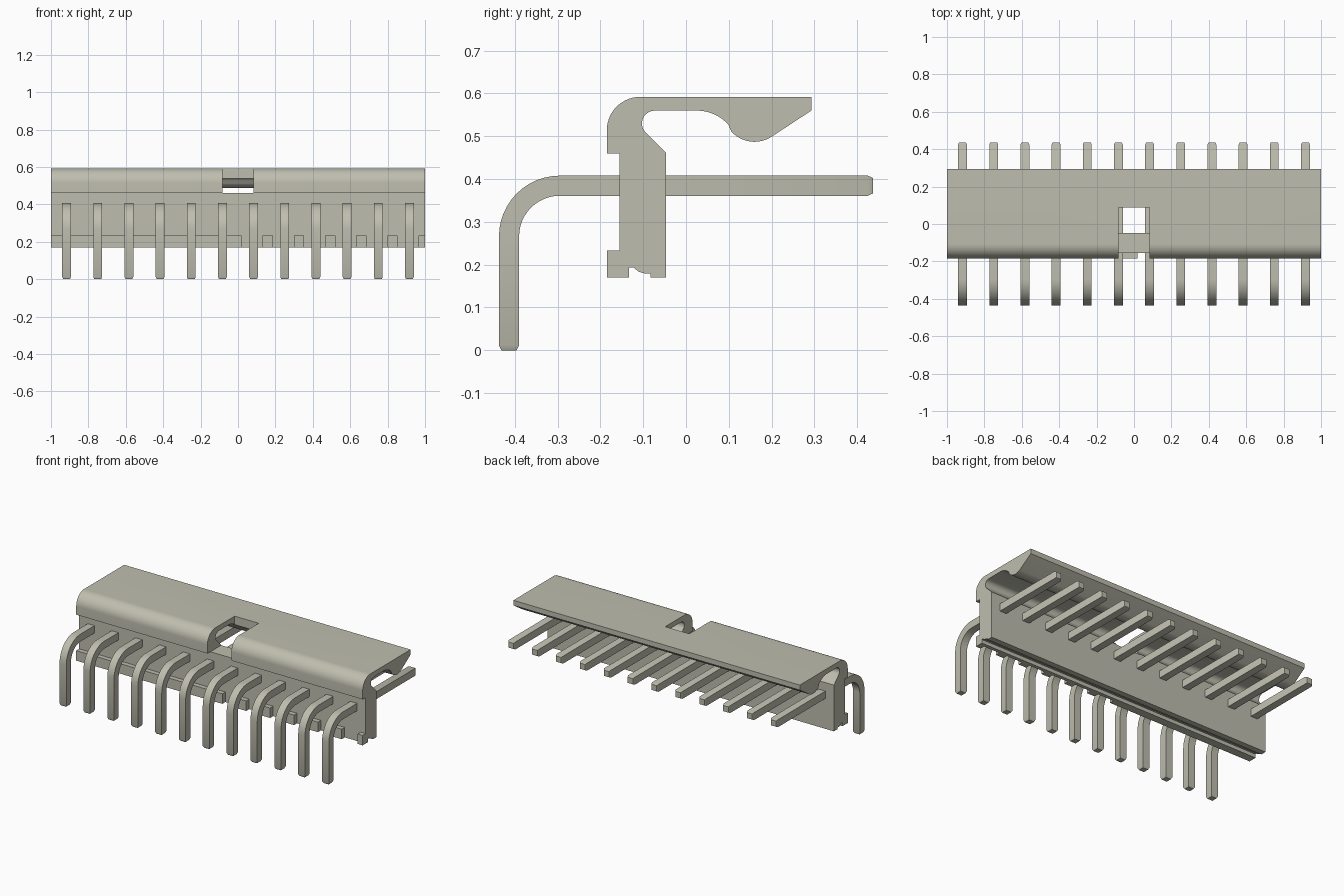
import bpy, bmesh, math
from mathutils import Vector

cube = bpy.data.objects.get("Cube")
if cube:
    bpy.data.objects.remove(cube, do_unlink=True)

COLOUR = (0.52, 0.515, 0.43, 1.0)
mat = bpy.data.materials.new("warm grey plastic")
mat.use_nodes = True
mat.diffuse_color = COLOUR
mat.node_tree.nodes["Principled BSDF"].inputs["Base Color"].default_value = COLOUR


def make_object(name, bm):
    bmesh.ops.recalc_face_normals(bm, faces=bm.faces[:])
    me = bpy.data.meshes.new(name)
    bm.to_mesh(me)
    bm.free()
    me.materials.append(mat)
    ob = bpy.data.objects.new(name, me)
    bpy.context.collection.objects.link(ob)
    return ob


def activate(ob):
    bpy.ops.object.select_all(action='DESELECT')
    ob.select_set(True)
    bpy.context.view_layer.objects.active = ob


def smooth(ob):
    activate(ob)
    bpy.ops.object.shade_smooth_by_angle(angle=math.radians(30))


def arc(cy, cz, r, a0, a1, n=10):
    """Points on an arc in the side (y, z) plane, angles in degrees."""
    angles = [math.radians(a0 + (a1 - a0) * i / n) for i in range(n + 1)]
    return [(cy + r * math.cos(a), cz + r * math.sin(a)) for a in angles]


def loft(name, rings):
    """Join rings of equal point count and cap both ends."""
    bm = bmesh.new()
    loops = [[bm.verts.new(p) for p in ring] for ring in rings]
    n = len(loops[0])
    for a, b in zip(loops, loops[1:]):
        for i in range(n):
            j = (i + 1) % n
            bm.faces.new((a[i], a[j], b[j], b[i]))
    bm.faces.new(loops[0])
    bm.faces.new(loops[-1])
    return make_object(name, bm)


def extrude_x(name, profile, x0, x1):
    return loft(name, [[(x, y, z) for y, z in profile] for x in (x0, x1)])


def block(name, x0, x1, y0, y1, z0, z1):
    return extrude_x(name, [(y0, z0), (y1, z0), (y1, z1), (y0, z1)], x0, x1)


# Housing: wall, rolled hook, roof with latch bump, and groove underneath
profile = [(-0.155, 0.17), (-0.155, 0.46), (-0.185, 0.46)]
profile += arc(-0.107, 0.514, 0.078, 180, 90, 14)
profile += [(0.293, 0.592), (0.293, 0.56)]
profile += arc(0.16, 0.56, 0.073, -57, -138, 12)
profile += arc(0.025, 0.46, 0.1, 42, 90, 8)
profile += arc(-0.073, 0.53, 0.03, 90, 225, 10)
profile += [(-0.047, 0.462), (-0.047, 0.17), (-0.083, 0.17), (-0.083, 0.179)]
profile += [(-0.099, 0.180), (-0.111, 0.184), (-0.122, 0.193), (-0.133, 0.193), (-0.133, 0.17)]
housing = extrude_x("housing", profile, -1, 1)

# Keying window through hook and roof
cutter = block("window_cutter", -0.084, 0.084, -0.3, 0.087, 0.4595, 0.7)
cutter.hide_render = True
mod = housing.modifiers.new("window", 'BOOLEAN')
mod.operation = 'DIFFERENCE'
mod.solver = 'EXACT'
mod.object = cutter
activate(housing)
bpy.ops.object.modifier_apply(modifier=mod.name)
bpy.data.objects.remove(cutter, do_unlink=True)
smooth(housing)

# Front lip: continuous on one half, separate teeth on the other
block("front_lip", -1, 0.02, -0.185, -0.15, 0.17, 0.233)
for k in range(6):
    x0 = 0.132 + k / 6
    block(f"lip_tooth_{k + 1}", x0, min(x0 + 0.055, 1), -0.185, -0.15, 0.17, 0.233)

# Right-angle pins with tapered tips: (y, z, direction angle, half size)
H, TIP = 0.0235, 0.018
sections = [(-0.4135, 0.0, 90, TIP), (-0.4135, 0.012, 90, H)]
N = 12
for i in range(N + 1):
    a = 180 - 90 * i / N
    r = 0.1185
    sections.append((-0.295 + r * math.cos(math.radians(a)),
                     0.266 + r * math.sin(math.radians(a)), a - 90, H))
sections += [(0.425, 0.3845, 0, H), (0.437, 0.3845, 0, TIP)]

for k in range(12):
    px = (k - 5.5) / 6
    rings = []
    for y, z, ang, h in sections:
        c = Vector((px, y, z))
        t = math.radians(ang)
        side = Vector((h, 0, 0))
        up = Vector((0, -math.sin(t), math.cos(t))) * h
        rings.append([c - side - up, c + side - up, c + side + up, c - side + up])
    smooth(loft(f"pin_{k + 1}", rings))
